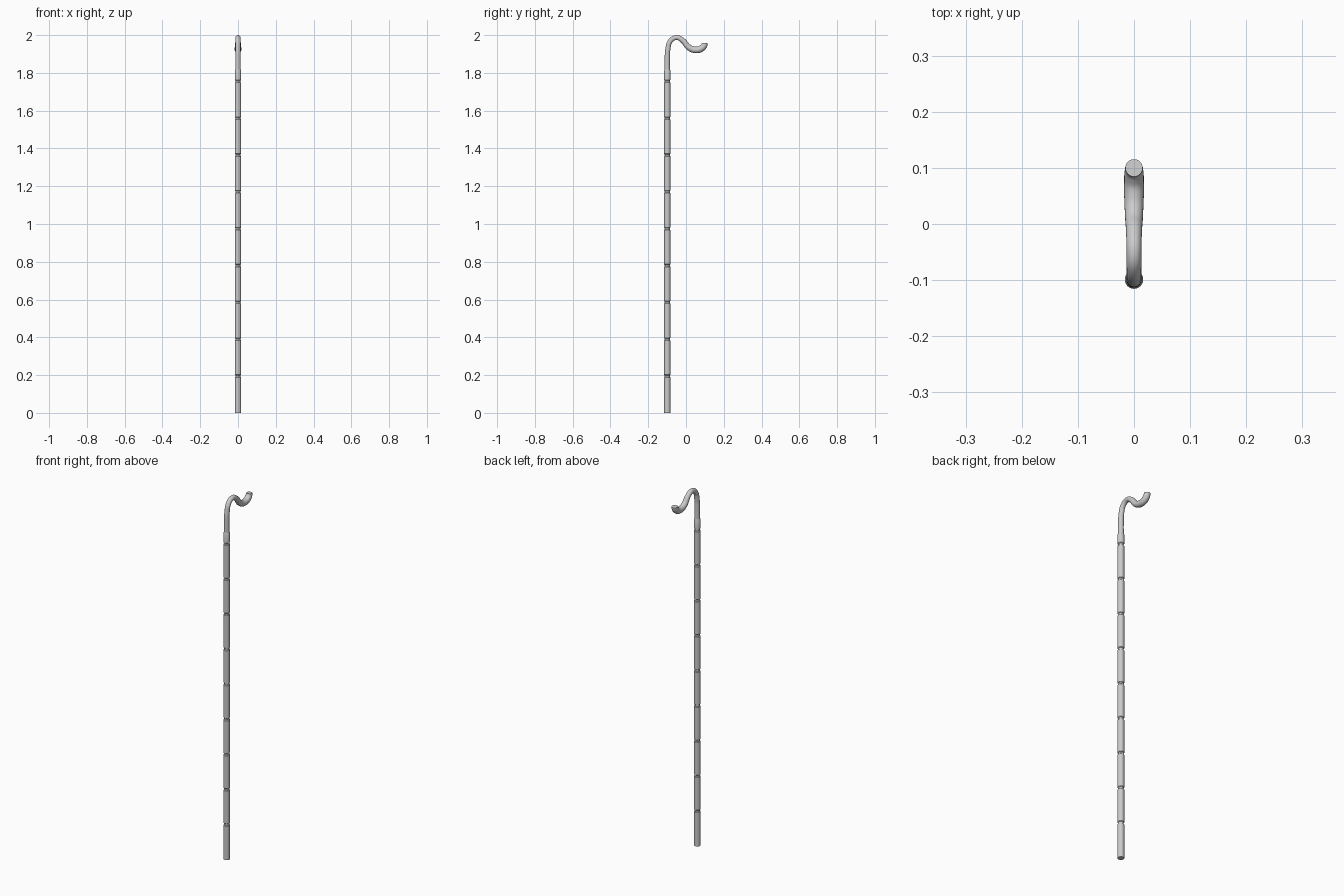
import bpy, bmesh, math

if "Cube" in bpy.data.objects:
    bpy.data.objects.remove(bpy.data.objects["Cube"])

SHAFT_Y = -0.099
R = 0.0165
STEP = 0.195


def smooth(obj, angle=35):
    bpy.ops.object.select_all(action='DESELECT')
    obj.select_set(True)
    bpy.context.view_layer.objects.active = obj
    bpy.ops.object.shade_smooth_by_angle(angle=math.radians(angle))


# Shaft: one turned profile with nine evenly spaced grooves
profile = [(0, 0), (R, 0)]
for i in range(1, 10):
    z = i * STEP
    profile += [(R, z - 0.007), (R - 0.003, z - 0.004),
                (R - 0.003, z + 0.004), (R, z + 0.007)]
profile += [(R, 1.812), (0.0145, 1.817), (0, 1.817)]

bm = bmesh.new()
verts = [bm.verts.new((r, 0, z)) for r, z in profile]
edges = [bm.edges.new(pair) for pair in zip(verts, verts[1:])]
bmesh.ops.spin(bm, geom=verts + edges, cent=(0, 0, 0), axis=(0, 0, 1),
               angle=2 * math.pi, steps=24)
bmesh.ops.remove_doubles(bm, verts=bm.verts, dist=0.0001)
bmesh.ops.recalc_face_normals(bm, faces=bm.faces)
mesh = bpy.data.meshes.new("shaft")
bm.to_mesh(mesh)
bm.free()
shaft = bpy.data.objects.new("shaft", mesh)
shaft.location.y = SHAFT_Y
bpy.context.collection.objects.link(shaft)
smooth(shaft)

# Hook: S-shaped path (y, z, radius), thin at the crest and fuller at the trough
path = [(SHAFT_Y, 1.80, 0.0145), (SHAFT_Y, 1.87, 0.014),
        (-0.096, 1.925, 0.0135), (-0.083, 1.968, 0.013),
        (-0.050, 1.987, 0.013), (-0.016, 1.970, 0.014),
        (0.014, 1.936, 0.016), (0.050, 1.922, 0.0175),
        (0.085, 1.932, 0.0175), (0.100, 1.958, 0.0155)]
curve = bpy.data.curves.new("hook", 'CURVE')
curve.dimensions = '3D'
curve.bevel_depth = 1.0
curve.bevel_resolution = 10
curve.use_fill_caps = True
curve.resolution_u = 8
spline = curve.splines.new('BEZIER')
spline.bezier_points.add(len(path) - 1)
for p, (y, z, r) in zip(spline.bezier_points, path):
    p.co = (0, y, z)
    p.radius = r
    p.handle_left_type = p.handle_right_type = 'AUTO'
# Turn the tip upwards so its end cap faces up
tip = spline.bezier_points[-1]
tip.handle_left_type = tip.handle_right_type = 'FREE'
tip.handle_left = (0, 0.099, 1.947)
tip.handle_right = (0, 0.101, 1.968)
hook = bpy.data.objects.new("hook", curve)
bpy.context.collection.objects.link(hook)
bpy.ops.object.select_all(action='DESELECT')
hook.select_set(True)
bpy.context.view_layer.objects.active = hook
bpy.ops.object.convert(target='MESH')
smooth(bpy.context.view_layer.objects.active, 40)
